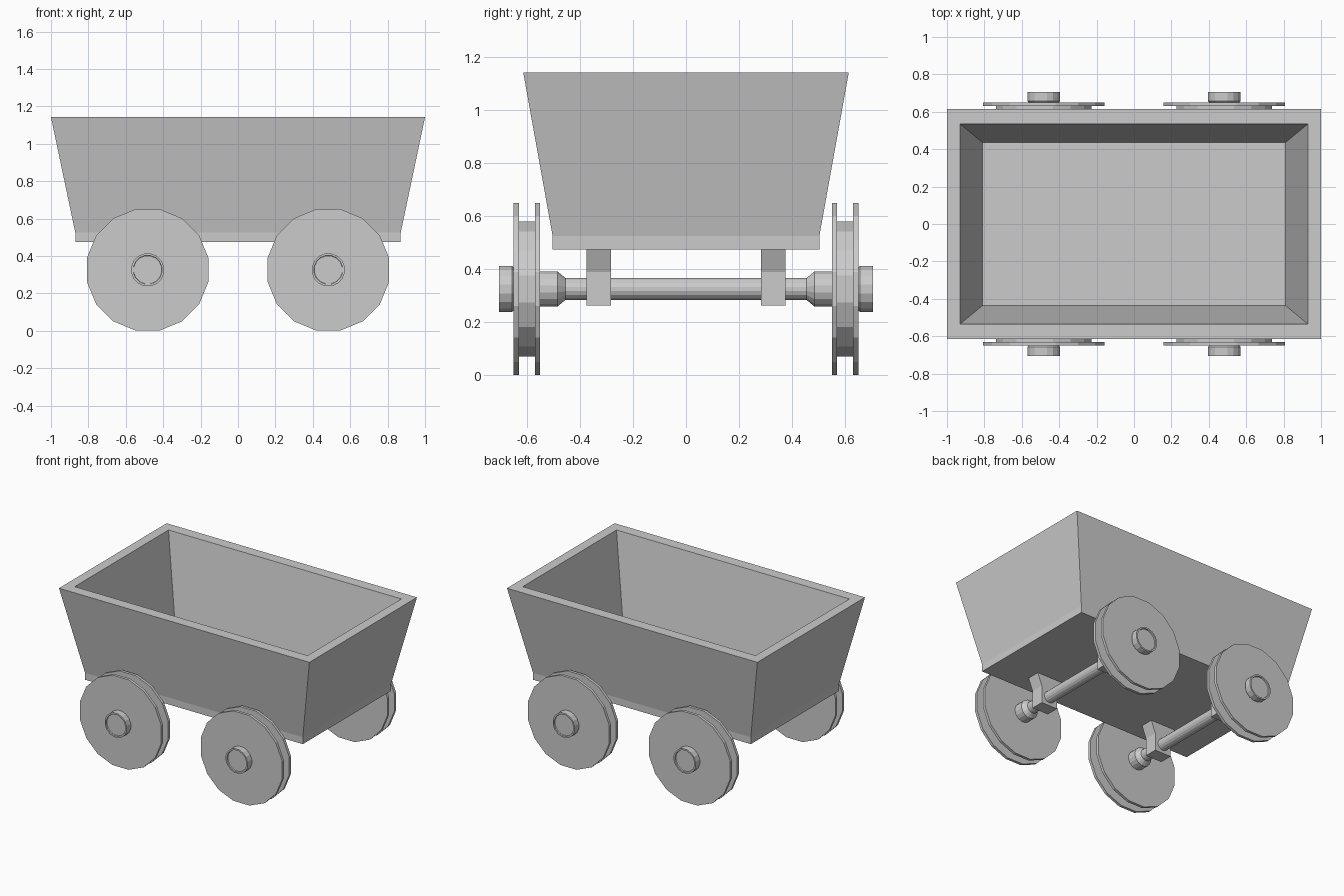
import bpy, bmesh, math

if "Cube" in bpy.data.objects:
    bpy.data.objects.remove(bpy.data.objects["Cube"])

SIDES = 16
AXLE_X, AXLE_Z = 0.483, 0.326


def finish(name, bm):
    bmesh.ops.recalc_face_normals(bm, faces=bm.faces)
    mesh = bpy.data.meshes.new(name)
    bm.to_mesh(mesh)
    bm.free()
    obj = bpy.data.objects.new(name, mesh)
    bpy.context.collection.objects.link(obj)
    return obj


def loft(name, rings):
    """Skin a list of vertex rings and cap both ends."""
    bm = bmesh.new()
    loops = [[bm.verts.new(p) for p in ring] for ring in rings]
    for a, b in zip(loops, loops[1:]):
        for i in range(len(a)):
            j = (i + 1) % len(a)
            bm.faces.new((a[i], a[j], b[j], b[i]))
    bm.faces.new(loops[0])
    bm.faces.new(loops[-1])
    return finish(name, bm)


def rect(hx, hy, z, cx=0, cy=0):
    return [(cx + sx * hx, cy + sy * hy, z)
            for sx, sy in ((-1, -1), (1, -1), (1, 1), (-1, 1))]


def turned(name, profile, x, side=1):
    """Turn (y, radius) profile around the axle line."""
    angles = [(i + 0.5) * 2 * math.pi / SIDES for i in range(SIDES)]
    return loft(name, [[(x + r * math.cos(a), side * y, AXLE_Z + r * math.sin(a))
                        for a in angles] for y, r in profile])


# Hollow flared tub: outer skirt, walls, rim, inner walls, floor
loft("cart_tub", [rect(0.87, 0.503, 0.475), rect(0.87, 0.503, 0.525),
                  rect(1.0, 0.614, 1.143), rect(0.93, 0.535, 1.143),
                  rect(0.81, 0.436, 0.56)])

# Profiles running outward along the axle
wheel = [(0.55, 0.331), (0.57, 0.331), (0.57, 0.26), (0.63, 0.26),
         (0.63, 0.331), (0.65, 0.331)]
collar = [(0.455, 0.042), (0.485, 0.068), (0.555, 0.068)]
hub_cap = [(0.645, 0.078), (0.657, 0.089), (0.705, 0.089),
           (0.705, 0.078), (0.697, 0.076)]

for end, x in (("back", -AXLE_X), ("front", AXLE_X)):
    turned(f"{end}_axle", [(-0.56, 0.042), (0.56, 0.042)], x)
    for label, side in (("right", -1), ("left", 1)):
        turned(f"{end}_{label}_wheel", wheel, x, side)
        turned(f"{end}_{label}_collar", collar, x, side)
        turned(f"{end}_{label}_hub_cap", hub_cap, x, side)
        # Axle bracket, flared where it meets the tub
        cy = side * 0.329
        loft(f"{end}_{label}_bracket", [rect(0.065, 0.047, 0.263, x, cy),
                                        rect(0.065, 0.047, 0.39, x, cy),
                                        rect(0.10, 0.047, 0.478, x, cy)])
